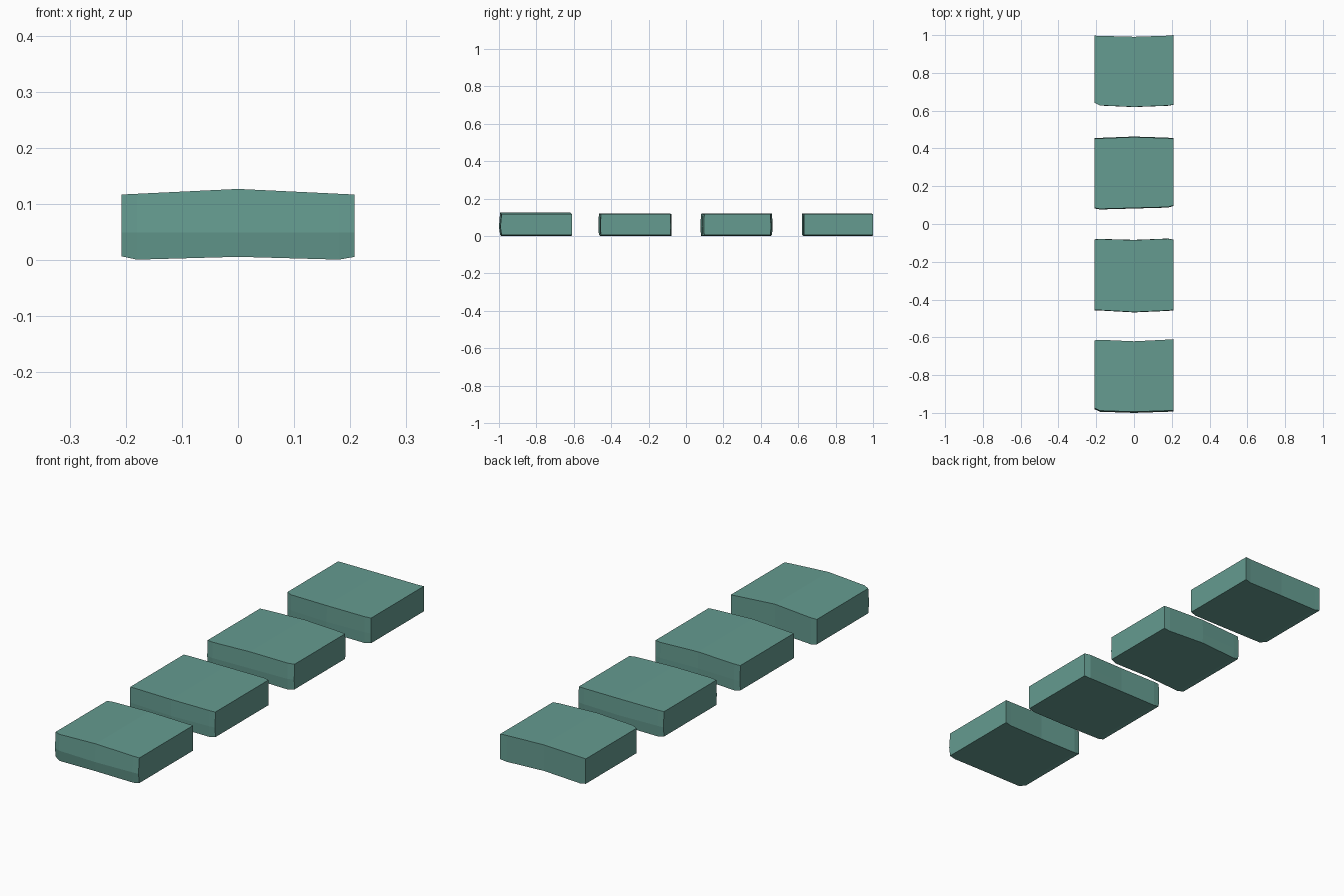
import bpy, bmesh

if "Cube" in bpy.data.objects:
    bpy.data.objects.remove(bpy.data.objects["Cube"])

# Columns across each slab, with underside height at each column
XS = [-0.208, -0.18, 0.0, 0.18, 0.208]
BOTTOM = [0.008, 0.002, 0.007, 0.002, 0.007]

# name: (front edge y values, back edge y values, crown height, front-edge and back-edge bulge at mid height)
SLABS = {
    "slab_1": ([-0.975, -0.988, -0.994, -0.988, -0.986],
               [-0.616, -0.613, -0.621, -0.612, -0.61], 0.128, 0.006, 0.0),
    "slab_2": ([-0.455, -0.456, -0.466, -0.458, -0.455],
               [-0.082, -0.08, -0.085, -0.078, -0.084], 0.122, 0.002, 0.001),
    "slab_3": ([0.085, 0.08, 0.085, 0.09, 0.098],
               [0.451, 0.453, 0.46, 0.454, 0.451], 0.122, 0.003, 0.003),
    "slab_4": ([0.642, 0.628, 0.62, 0.627, 0.632],
               [0.997, 0.996, 0.991, 0.997, 1.0], 0.122, 0.001, 0.0),
}


def build_slab(name, front, back, crown, bulge_f, bulge_b):
    bm = bmesh.new()
    n = len(XS)
    rings = []
    # Bottom, middle and top outlines
    for level in range(3):
        ring = []
        for edge, sign, bulge in ((front, -1, bulge_f), (back, 1, bulge_b)):
            row = []
            for i, x in enumerate(XS):
                top = 0.118 + (crown - 0.118) * (1 - abs(x) / 0.208)
                z = (BOTTOM[i], 0.05, top)[level]
                y = edge[i] + (sign * bulge if level == 1 else 0)
                y = max(-1.0, min(1.0, y))
                row.append(bm.verts.new((x, y, z)))
            ring += row if sign < 0 else row[::-1]
        rings.append(ring)
    # Side walls
    m = 2 * n
    for a, b in zip(rings, rings[1:]):
        for i in range(m):
            j = (i + 1) % m
            bm.faces.new((a[i], a[j], b[j], b[i]))
    # Top and underside strips
    for i in range(n - 1):
        for r in (rings[0], rings[2]):
            bm.faces.new((r[i], r[i + 1], r[m - 2 - i], r[m - 1 - i]))
    bmesh.ops.recalc_face_normals(bm, faces=bm.faces)
    # Settle the slab on the ground
    low = min(v.co.z for v in bm.verts)
    bmesh.ops.translate(bm, verts=bm.verts, vec=(0, 0, -low + 0.001))
    mesh = bpy.data.meshes.new(name)
    bm.to_mesh(mesh)
    bm.free()
    obj = bpy.data.objects.new(name, mesh)
    bpy.context.collection.objects.link(obj)
    mesh.materials.append(stone)


# Green stone
stone = bpy.data.materials.new("green_stone")
stone.diffuse_color = (0.13, 0.33, 0.28, 1)
stone.use_nodes = True
stone.node_tree.nodes["Principled BSDF"].inputs["Base Color"].default_value = stone.diffuse_color

for slab_name, args in SLABS.items():
    build_slab(slab_name, *args)
